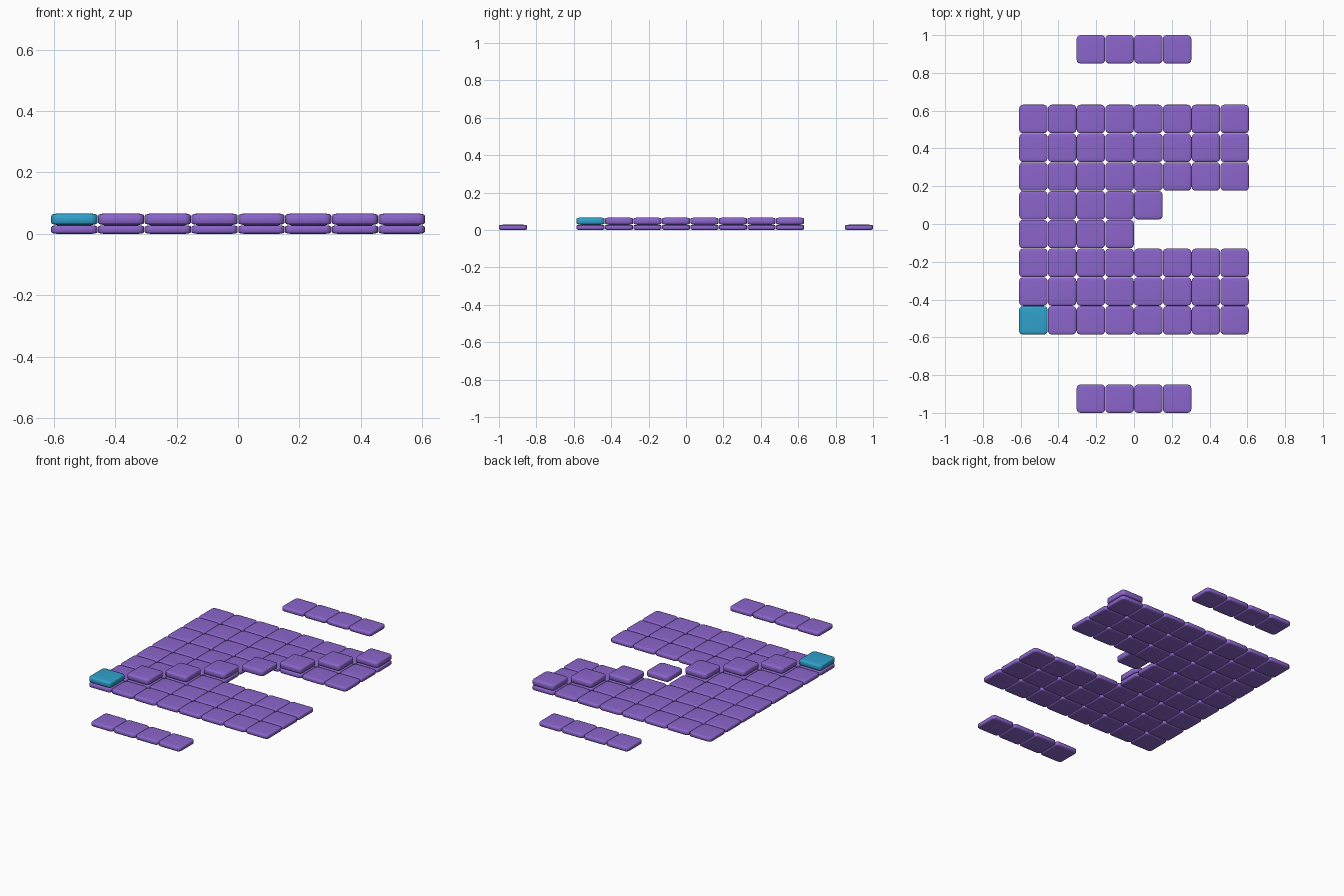
import bpy, bmesh, math

if "Cube" in bpy.data.objects:
    bpy.data.objects.remove(bpy.data.objects["Cube"])

PITCH, SIZE = 0.1523, 0.1505
X0, Y0 = -0.533, -0.51


def material(name, color):
    m = bpy.data.materials.new(name)
    m.diffuse_color = color
    m.use_nodes = True
    m.node_tree.nodes["Principled BSDF"].inputs["Base Color"].default_value = m.diffuse_color
    return m


def tile_mesh(name, height, mat):
    # Rounded block, bevelled while thick and then flattened
    bm = bmesh.new()
    bmesh.ops.create_cube(bm, size=1)
    bmesh.ops.scale(bm, vec=(SIZE, SIZE, 0.1), verts=bm.verts)
    bmesh.ops.bevel(bm, geom=bm.edges[:], offset=0.02, segments=3,
                    profile=0.5, affect='EDGES')
    bmesh.ops.translate(bm, vec=(0, 0, 0.05), verts=bm.verts)
    bmesh.ops.scale(bm, vec=(1, 1, height / 0.1), verts=bm.verts)
    me = bpy.data.meshes.new(name)
    bm.to_mesh(me)
    bm.free()
    me.materials.append(mat)
    me.shade_smooth()
    me.set_sharp_from_angle(angle=math.radians(50))
    return me


def place(name, mesh, x, y, z=0):
    ob = bpy.data.objects.new(name, mesh)
    ob.location = (x, y, z)
    bpy.context.collection.objects.link(ob)


purple = material("purple", (0.26, 0.13, 0.60, 1))
blue = material("blue", (0.03, 0.36, 0.60, 1))
base = tile_mesh("base_tile", 0.028, purple)
raised = tile_mesh("raised_tile", 0.037, purple)
marker = tile_mesh("marker_tile", 0.037, blue)

# Board with a notch in its right side
for row in range(8):
    for col in range(4 if row in (3, 4) else 8):
        place("board_tile", base, X0 + col * PITCH, Y0 + row * PITCH)

# Raised diagonal, starting with the blue tile
for i in range(8):
    place("raised_tile" if i else "marker_tile", raised if i else marker,
          X0 + i * PITCH, Y0 + i * PITCH, 0.029)

# Detached strips at front and back
for side in (-1, 1):
    for i in range(4):
        place("strip_tile", base, (i - 1.5) * PITCH, side * (1 - SIZE / 2))
